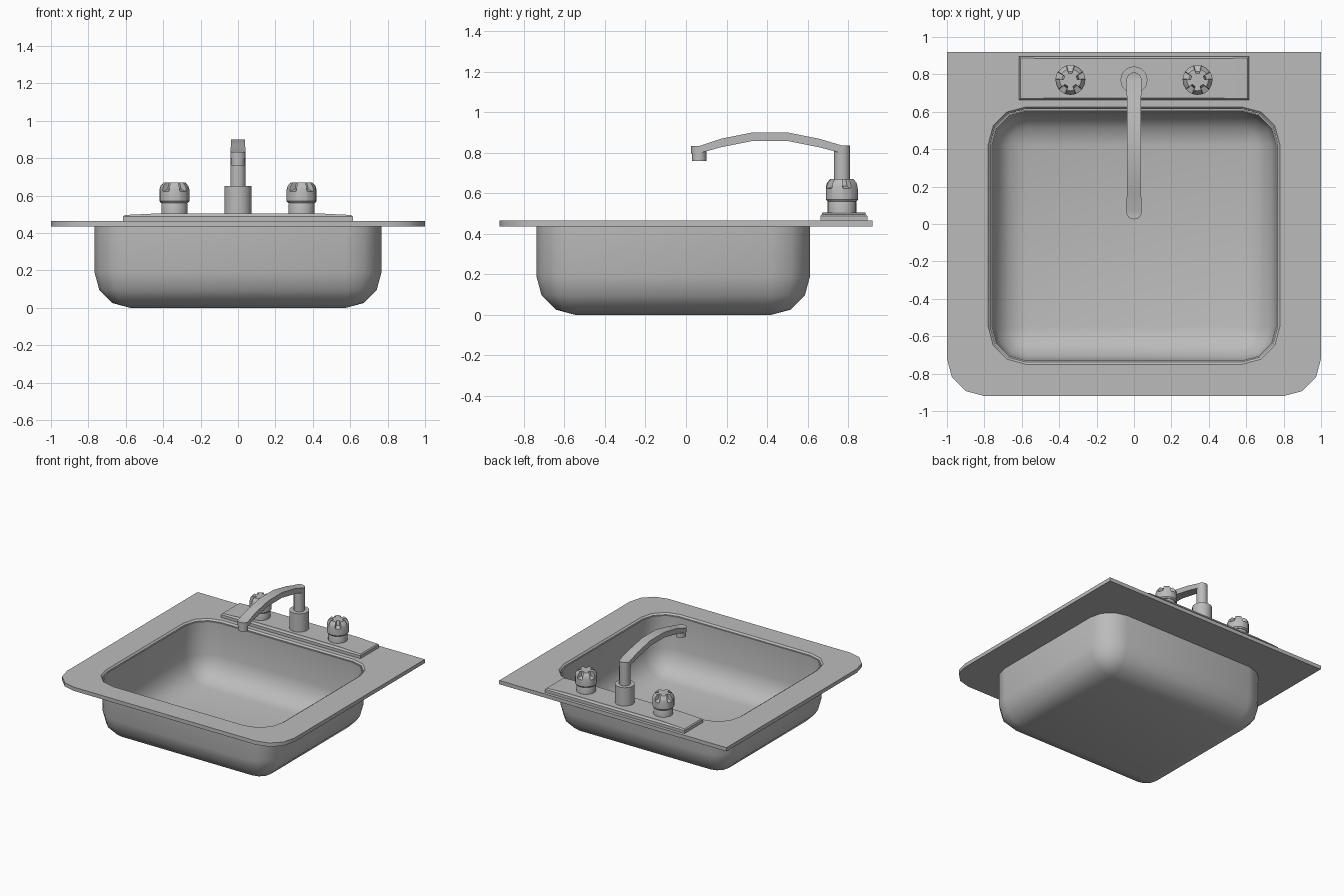
import bpy, bmesh
from math import sin, cos, radians, sqrt

if "Cube" in bpy.data.objects:
    bpy.data.objects.remove(bpy.data.objects["Cube"])

steel = bpy.data.materials.new("brushed steel grey")
steel.use_nodes = True
GREY = (0.5, 0.5, 0.5, 1)
steel.diffuse_color = GREY
steel.node_tree.nodes["Principled BSDF"].inputs["Base Color"].default_value = GREY


def loft(name, rings, closed=False, angle=38):
    """Skin equal-length rings; cap the ends unless the loft closes on itself."""
    bm = bmesh.new()
    loops = [[bm.verts.new(p) for p in ring] for ring in rings]
    n = len(loops[0])
    pairs = list(zip(loops, loops[1:]))
    if closed:
        pairs.append((loops[-1], loops[0]))
    else:
        bm.faces.new(loops[0][::-1])
        bm.faces.new(loops[-1])
    for a, b in pairs:
        for i in range(n):
            j = (i + 1) % n
            bm.faces.new((a[i], a[j], b[j], b[i]))
    bmesh.ops.remove_doubles(bm, verts=bm.verts, dist=0.0004)
    bmesh.ops.recalc_face_normals(bm, faces=bm.faces)
    mesh = bpy.data.meshes.new(name)
    bm.to_mesh(mesh)
    bm.free()
    mesh.materials.append(steel)
    obj = bpy.data.objects.new(name, mesh)
    bpy.context.collection.objects.link(obj)
    bpy.ops.object.select_all(action="DESELECT")
    obj.select_set(True)
    bpy.context.view_layer.objects.active = obj
    bpy.ops.object.shade_smooth_by_angle(angle=radians(angle))
    return obj


def rounded_rect(hx, y0, y1, z, front_r, back_r):
    """Rectangle outline with three-segment corners."""
    corners = ((hx, y1, -1, -1, back_r, 0), (-hx, y1, 1, -1, back_r, 90),
               (-hx, y0, 1, 1, front_r, 180), (hx, y0, -1, 1, front_r, 270))
    points = []
    for x, y, sx, sy, r, start in corners:
        for k in range(4):
            t = radians(start + 30 * k)
            points.append((x + sx * r + r * cos(t), y + sy * r + r * sin(t), z))
    return points


def lathe(name, x, y, profile, sides=24):
    turns = [radians(360 * i / sides) for i in range(sides)]
    return loft(name, [[(x + r * cos(t), y + r * sin(t), z) for t in turns]
                       for r, z in profile])


# Flat rim: rounded front corners, square back corners, chamfered opening
def opening(grow, z):
    return rounded_rect(0.768 + grow, -0.738 - grow, 0.614 + grow, z,
                        0.19 + grow, 0.19 + grow)


def outline(z):
    return rounded_rect(1, -0.92, 0.92, z, 0.2, 0)


loft("rim", [outline(0.435), outline(0.465), opening(0.012, 0.465),
             opening(0, 0.453), opening(0, 0.435)], closed=True)


# Bowl: thin shell with a rounded floor edge
def bowl_wall(gap):
    def ring(inset, z):
        d = inset + gap
        r = max(0.19 - d, 0)
        return rounded_rect(0.767 - d, -0.738 + d, 0.612 - d, z, r, r)
    radius = 0.19 - gap
    rings = [ring(0, 0.45)]
    for k in range(4):
        t = radians(30 * k)
        rings.append(ring(radius * (1 - cos(t)), 0.19 - radius * sin(t)))
    return rings


loft("bowl", bowl_wall(0)[::-1] + bowl_wall(0.008))


# Tap mounting plate, slightly crowned
def plate_ring(hx, inset, z):
    return rounded_rect(hx, 0.663 + inset, 0.895 - inset, z, 0, 0)


loft("tap_plate", [plate_ring(0.614, 0, 0.464), plate_ring(0.614, 0, 0.488),
                   plate_ring(0.607, 0.008, 0.496),
                   plate_ring(0.42, 0.01, 0.505)], angle=20)

# Spout column
TAP_Y = 0.77
lathe("spout_base", 0, TAP_Y, [(0.072, 0.5), (0.072, 0.65)])
lathe("spout_column", 0, TAP_Y, [(0.04, 0.64), (0.04, 0.82)])

# Arched spout: flat-sided bar with half-round ends
HALF = 0.04
TIP_Y = 0.065
stations = []
for step in (-1, -0.9, -0.7, -0.4, 0):
    stations.append((TIP_Y + HALF * step, 0.833, 0.797, HALF * sqrt(1 - step ** 2) + 0.001))
for y, top, low in ((0.17, 0.868, 0.826), (0.33, 0.9, 0.858),
                    (0.5, 0.9, 0.858), (0.66, 0.868, 0.826)):
    stations.append((y, top, low, HALF - 0.002))
for step in (0, 0.4, 0.7, 0.9, 1):
    stations.append((TAP_Y + HALF * step, 0.835, 0.797, HALF * sqrt(1 - step ** 2) + 0.001))
loft("spout_arm", [[(-w, y, low), (w, y, low), (w, y, top), (-w, y, top)]
                   for y, top, low, w in stations], angle=30)
lathe("spout_nozzle", 0, TIP_Y, [(0.036, 0.76), (0.036, 0.81)])


# Fluted handles: five lobes separated by sloping notches
def handle(name, x):
    lathe(name + "_stem", x, TAP_Y, [(0.07, 0.5), (0.07, 0.555), (0.062, 0.575)])
    spokes = []
    for lobe in range(5):
        for offset, notch in ((-20, 0), (0, 0), (20, 0), (22, 1), (36, 1), (50, 1)):
            spokes.append((radians(54 + 72 * lobe + offset), notch))
    # each level: lobe radius and height, notch radius and height
    levels = ((0.072, 0.56, 0.072, 0.56), (0.08, 0.57, 0.08, 0.57),
              (0.08, 0.632, 0.08, 0.622), (0.074, 0.652, 0.046, 0.635),
              (0.058, 0.67, 0.036, 0.67))
    rings = []
    for level in levels:
        ring = []
        for t, notch in spokes:
            r, z = level[2 * notch:2 * notch + 2]
            ring.append((x + r * cos(t), TAP_Y + r * sin(t), z))
        rings.append(ring)
    loft(name + "_knob", rings, angle=30)


for side, x in (("left", 0.34), ("right", -0.34)):
    handle(side + "_handle", x)
